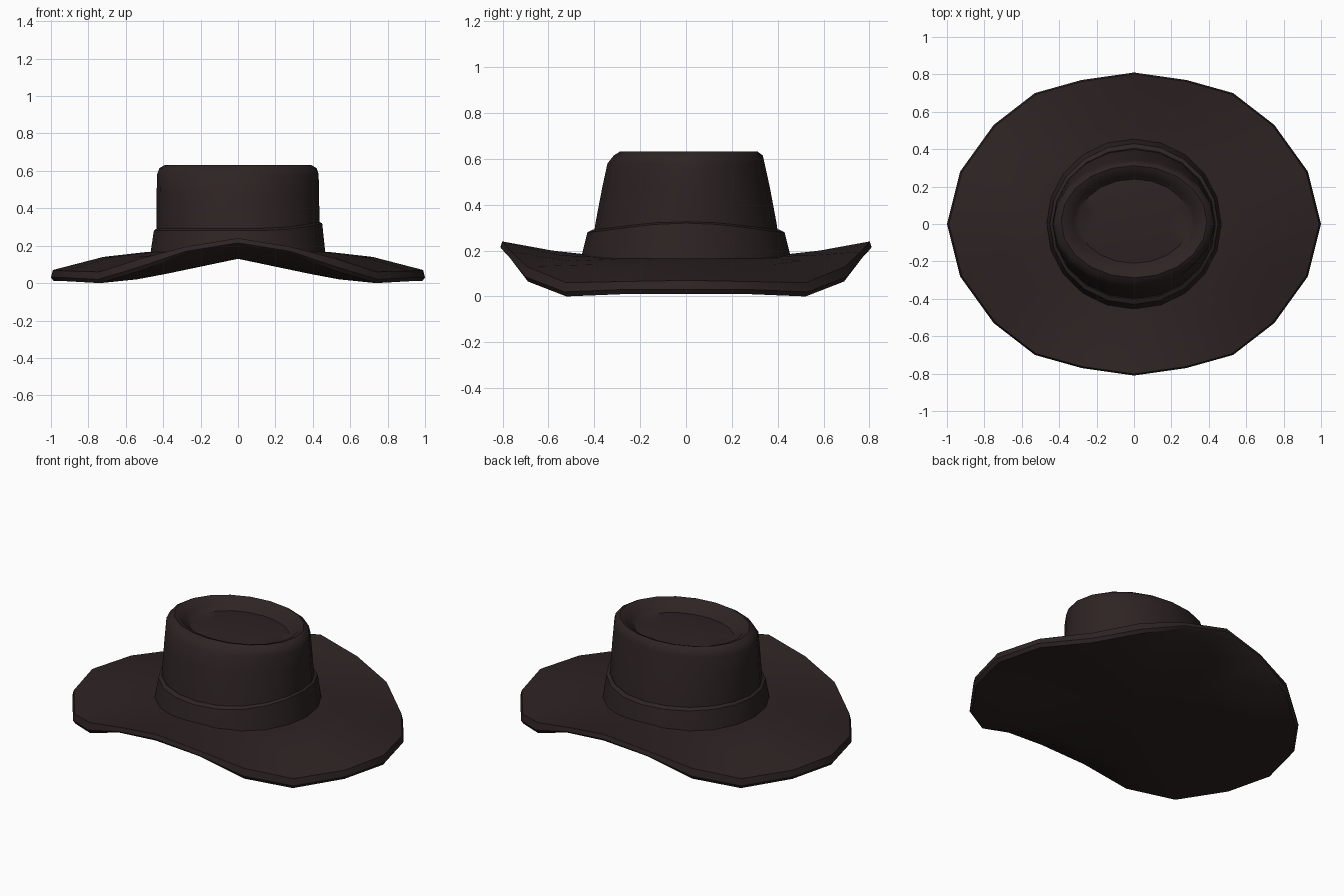
import bpy, bmesh, math

cube = bpy.data.objects.get("Cube")
if cube:
    bpy.data.objects.remove(cube, do_unlink=True)

# Dark brown felt, used for the whole hat
felt = bpy.data.materials.new("dark brown felt")
felt.use_nodes = True
colour = (0.027, 0.017, 0.017, 1)
felt.diffuse_color = colour
bsdf = felt.node_tree.nodes["Principled BSDF"]
bsdf.inputs["Base Color"].default_value = colour
bsdf.inputs["Roughness"].default_value = 0.8

SIDES = 20


def loft(name, rings, start=None, end=None, angle=35):
    """Skin closed rings of points, with optional centre points as caps."""
    bm = bmesh.new()
    loops = [[bm.verts.new(p) for p in ring] for ring in rings]
    for a, b in zip(loops, loops[1:]):
        for i in range(SIDES):
            j = (i + 1) % SIDES
            bm.faces.new((a[i], a[j], b[j], b[i]))
    for tip, loop in ((start, loops[0]), (end, loops[-1])):
        if tip:
            v = bm.verts.new(tip)
            for i in range(SIDES):
                bm.faces.new((v, loop[i], loop[(i + 1) % SIDES]))
    bmesh.ops.recalc_face_normals(bm, faces=bm.faces)
    mesh = bpy.data.meshes.new(name)
    bm.to_mesh(mesh)
    bm.free()
    mesh.materials.append(felt)
    obj = bpy.data.objects.new(name, mesh)
    bpy.context.collection.objects.link(obj)
    bpy.ops.object.select_all(action='DESELECT')
    obj.select_set(True)
    bpy.context.view_layer.objects.active = obj
    bpy.ops.object.shade_smooth_by_angle(angle=math.radians(angle))
    return obj


# Brim: one quarter of the outline, mirrored around, with saddle-shaped heights
outline = [(1, 0), (0.93, 0.28), (0.75, 0.53), (0.53, 0.70), (0.28, 0.77), (0, 0.81)]


def brim_ring(scale, heights):
    ring = []
    for i in range(SIDES):
        quarter, k = divmod(i, 5)
        k = 5 - k if quarter % 2 else k
        sx = -1 if quarter in (1, 2) else 1
        sy = -1 if quarter > 1 else 1
        x, y = outline[k]
        ring.append((sx * x * scale, sy * y * scale, heights[k]))
    return ring


loft("brim", [
    brim_ring(0.72, [0.02, 0.02, 0.02, 0.05, 0.09, 0.13]),
    brim_ring(0.985, [0.01, 0.01, 0.0, 0.065, 0.16, 0.2]),
    brim_ring(1.0, [0.03, 0.03, 0.02, 0.085, 0.17, 0.215]),
    brim_ring(0.99, [0.07, 0.065, 0.06, 0.13, 0.195, 0.24]),
    brim_ring(0.72, [0.14, 0.14, 0.14, 0.155, 0.18, 0.2]),
    brim_ring(0.5, [0.165, 0.165, 0.165, 0.17, 0.175, 0.18]),
], (0, 0, 0.13), (0, 0, 0.175))


def oval(rx, ry, z, wave=0, pinch=0, cy=0):
    """Oval ring; wave lifts the left side, pinch dents the front left."""
    ring = []
    for i in range(SIDES):
        t = math.tau * i / SIDES
        r = 1 - pinch * max(0, math.cos(t + 0.7)) ** 8
        lift = wave * max(0, math.cos(t)) ** 3
        ring.append((rx * r * math.cos(t), cy + ry * r * math.sin(t), z + lift))
    return ring


# Band around the foot of the crown
loft("hat_band", [
    oval(0.47, 0.462, 0.14),
    oval(0.465, 0.455, 0.18),
    oval(0.45, 0.43, 0.28, 0.04),
    oval(0.435, 0.405, 0.292, 0.035),
    oval(0.41, 0.38, 0.28, 0.03),
])

# Crown with rolled top edge and sunken centre
loft("crown", [
    oval(0.435, 0.405, 0.25),
    oval(0.437, 0.395, 0.32),
    oval(0.435, 0.365, 0.48, 0, 0.05),
    oval(0.433, 0.343, 0.58, 0, 0.03),
    oval(0.42, 0.325, 0.615, cy=0.01),
    oval(0.39, 0.3, 0.632, cy=0.012),
    oval(0.355, 0.27, 0.62, cy=0.014),
    oval(0.325, 0.245, 0.59, cy=0.015),
    oval(0.3, 0.225, 0.57, cy=0.015),
    oval(0.2, 0.15, 0.578, cy=0.015),
], None, (0, 0.015, 0.58), 45)
